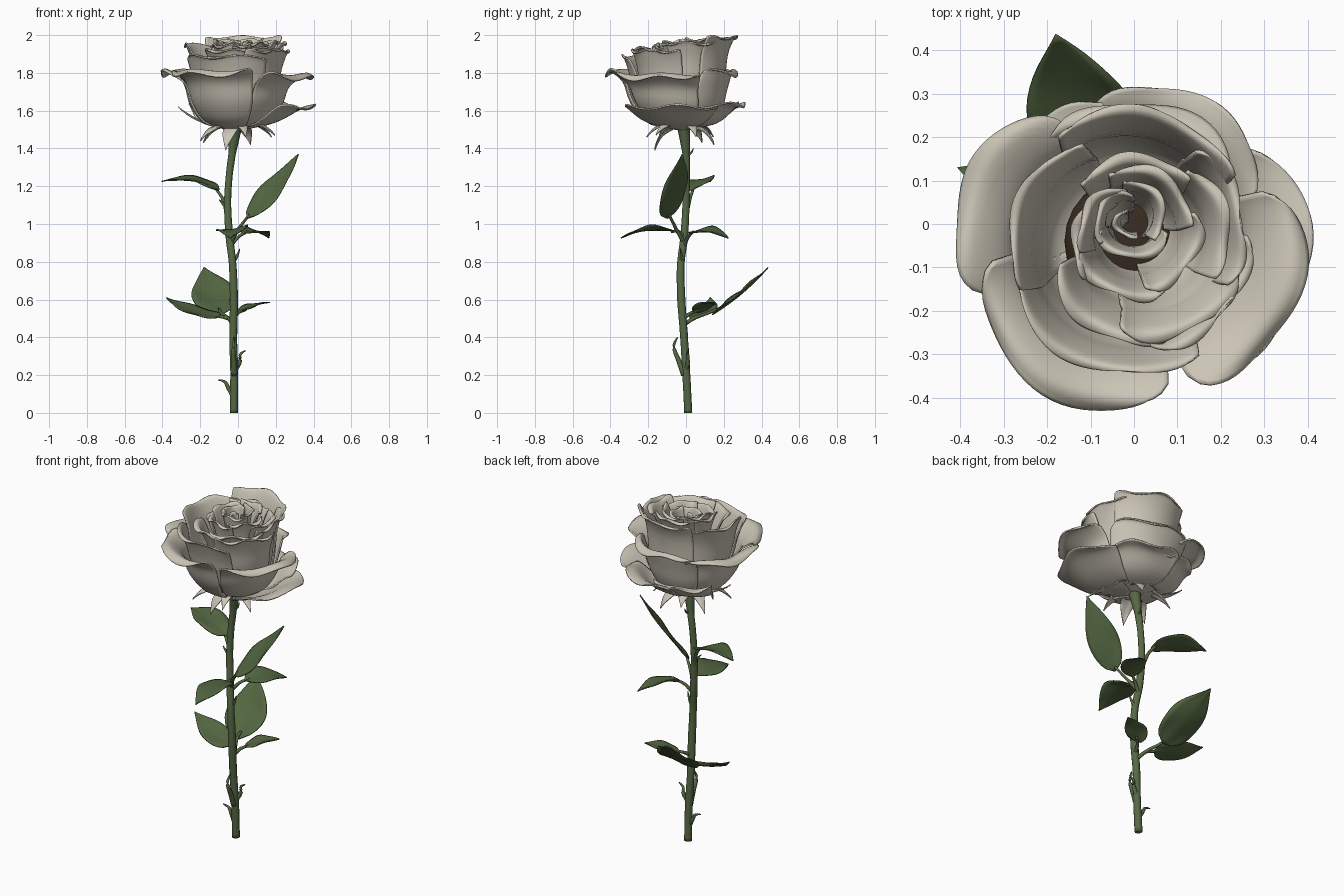
import bpy, bmesh, math
from mathutils import Vector

if "Cube" in bpy.data.objects:
    bpy.data.objects.remove(bpy.data.objects["Cube"])


def material(name, col):
    m = bpy.data.materials.new(name)
    m.diffuse_color = (*col, 1)
    m.use_nodes = True
    m.node_tree.nodes["Principled BSDF"].inputs["Base Color"].default_value = m.diffuse_color
    return m


CREAM = material("cream_petal", (0.60, 0.56, 0.47))
GREEN = material("leaf_green", (0.085, 0.132, 0.052))
STEM = material("stem_green", (0.095, 0.142, 0.058))
DARK = material("dark_heart", (0.04, 0.025, 0.015))


def spline(pts, t):
    """Catmull-Rom point at t in 0..1 along a list of tuples."""
    n = len(pts) - 1
    i = min(int(t * n), n - 1)
    f = t * n - i
    p = [Vector(pts[max(0, min(n, k))]) for k in (i - 1, i, i + 1, i + 2)]
    return 0.5 * (2 * p[1] + (p[2] - p[0]) * f + (2 * p[0] - 5 * p[1] + 4 * p[2] - p[3]) * f ** 2
                  + (3 * p[1] - p[0] - 3 * p[2] + p[3]) * f ** 3)


def finish(name, verts, faces, mat, thick=0):
    me = bpy.data.meshes.new(name)
    me.from_pydata(verts, [], faces)
    bm = bmesh.new()
    bm.from_mesh(me)
    bmesh.ops.recalc_face_normals(bm, faces=bm.faces)
    bm.to_mesh(me)
    bm.free()
    me.materials.append(mat)
    me.shade_smooth()
    ob = bpy.data.objects.new(name, me)
    bpy.context.collection.objects.link(ob)
    if thick:
        mod = ob.modifiers.new("thickness", 'SOLIDIFY')
        mod.thickness = thick
        mod.offset = 0
    return ob


def sheet(name, func, nu, nv, mat, thick):
    """Grid surface from func(u in -1..1, v in 0..1)."""
    verts = [func(2 * i / nu - 1, j / nv) for j in range(nv + 1) for i in range(nu + 1)]
    w = nu + 1
    faces = [(j * w + i, j * w + i + 1, (j + 1) * w + i + 1, (j + 1) * w + i)
             for j in range(nv) for i in range(nu)]
    return finish(name, verts, faces, mat, thick)


def petal(name, az, half, profile, centre, phase, wave, cut):
    """Petal swept round the bloom axis from an (r, z) profile, with a rounded top."""
    def f(u, v):
        s = v * (1 - cut * abs(u) ** 3.5)
        r, z = spline(profile, s)
        a = math.radians(az + half * u * (0.92 + 0.08 * math.sin(math.pi * v)))
        lip = v ** 4
        r += wave * 0.8 * lip * math.sin(5 * u + phase) + 0.01 * u
        z += wave * lip * math.sin(6 * u + phase * 1.7)
        k = min(1, s * 2)
        cx = -0.01 + (centre[0] + 0.01) * k
        cy = -0.015 + (centre[1] + 0.015) * k
        return (cx + r * math.cos(a), cy + r * math.sin(a), z)
    return sheet(name, f, 28, 20, CREAM, 0.008)


def leaf(name, base, tip, width, normal, bend=0.03, mat=GREEN, fold=0.12, peak=0.75):
    """Pointed blade, folded along its middle and arched by bend."""
    base, tip = Vector(base), Vector(tip)
    d = (tip - base).normalized()
    side = d.cross(Vector(normal)).normalized()
    up = side.cross(d)

    def f(u, v):
        w = width / 2 * max(0.01, math.sin(math.pi * v ** peak)) ** (0.7 if v < 0.4 else 1.0)
        ripple = 0.08 * math.sin(9 * v + 2 * u) * abs(u)
        return (base.lerp(tip, v) + side * (u * w)
                + up * (bend * 4 * v * (1 - v) + w * (abs(u) * fold + ripple)))
    return sheet(name, f, 8, 16, mat, 0.006)


def tube(name, pts, radii, mat=STEM, steps=24, sides=12):
    verts, faces = [], []
    for j in range(steps + 1):
        t = j / steps
        p = spline(pts, t)
        d = spline(pts, min(1, t + 0.01)) - spline(pts, max(0, t - 0.01))
        q = d.to_track_quat('Z', 'Y')
        k = t * (len(radii) - 1)
        i = min(int(k), len(radii) - 2)
        r = radii[i] + (radii[i + 1] - radii[i]) * (k - i)
        for s in range(sides):
            a = 2 * math.pi * s / sides
            verts.append(p + q @ Vector((r * math.cos(a), r * math.sin(a), 0)))
    for j in range(steps):
        for s in range(sides):
            b, n = j * sides, (s + 1) % sides
            faces.append((b + s, b + n, b + sides + n, b + sides + s))
    faces += [tuple(range(sides))[::-1], tuple(range(steps * sides, (steps + 1) * sides))]
    return finish(name, verts, faces, mat)


# Stem, swelling under the bloom
tube("stem", [(-.022, .012, 0), (-.02, .002, .2), (-.025, -.01, .4), (-.022, -.025, .6), (-.028, -.028, .78),
              (-.045, -.01, .93), (-.055, 0, 1.1), (-.047, .002, 1.25), (-.03, 0, 1.38), (-.01, -.015, 1.54)],
     [.022, .021, .021, .022, .02, .021, .019, .018, .02, .04], steps=60)

# Side shoots and thorns
for i, (p, r) in enumerate([
        ([(-.02, 0, .08), (-.05, .01, .13), (-.07, .01, .165), (-.105, .01, .175)], .014),
        ([(-.02, 0, .22), (.01, .01, .27), (.012, .01, .31), (.04, .01, .33)], .014),
        ([(-.02, -.01, .2), (-.022, -.04, .28), (-.025, -.065, .35), (-.02, -.045, .4)], .016),
        ([(-.05, 0, 1.07), (-.07, 0, 1.095), (-.1, 0, 1.13)], .012),
        ([(-.025, -.02, .8), (-.005, -.025, .83), (.01, -.03, .87)], .011),
        ([(-.03, 0, 1.37), (-.02, .025, 1.375), (-.02, .04, 1.4)], .009)]):
    tube(f"thorn_{i}", p, [r, r * .7, r * .2], steps=10, sides=8)

# Leaf stalks
for i, p in enumerate([
        [(-.04, -.01, .9), (0, -.05, .97), (.06, -.09, 1.05)],
        [(-.055, 0, 1.04), (-.08, .02, 1.13), (-.12, .04, 1.19)],
        [(-.04, -.01, .93), (-.02, -.04, .96), (-.02, -.08, .96)],
        [(-.04, -.01, .88), (0, .01, .93), (.05, .04, .96)],
        [(-.022, -.02, .46), (-.05, .04, .5), (-.09, .12, .53), (-.1, .17, .55)],
        [(-.05, .04, .5), (-.07, .05, .505), (-.1, .06, .51)],
        [(-.022, -.02, .5), (0, .03, .53), (.04, .07, .545)]]):
    tube(f"leaf_stalk_{i}", p, [.012, .009, .007], steps=12, sides=8)

# Leaves
leaf("upper_right_leaf", (.05, -.10, 1.03), (.32, -.02, 1.37), .17, (-.7, -.7, .7), -.015)
leaf("upper_left_leaf", (-.10, .03, 1.18), (-.405, .13, 1.225), .17, (-.1, -.1, 1), .03)
leaf("middle_front_leaf", (-.02, -.06, .96), (-.04, -.345, .925), .17, (-.1, 0, 1), .025)
leaf("middle_back_leaf", (.03, .02, .95), (.165, .225, .925), .14, (.2, 0, 1), .025)
leaf("lower_back_leaf", (-.09, .14, .52), (-.18, .435, .77), .24, (0, -.65, .75), -.015)
leaf("lower_left_leaf", (-.09, .06, .51), (-.38, .13, .61), .15, (.25, -.35, .9), -.025)
leaf("lower_right_leaf", (.0, .06, .53), (.17, .15, .585), .12, (-.2, -.1, 1), .01)

# Sepals hanging below the bloom
for i, (az, r, z, w) in enumerate([(172, .31, 1.62, .08), (215, .23, 1.44, .08), (250, .16, 1.39, .08),
                                   (285, .2, 1.46, .07), (325, .25, 1.47, .07), (20, .2, 1.46, .07),
                                   (65, .18, 1.42, .08), (110, .17, 1.46, .08), (150, .2, 1.43, .07)]):
    c, s = math.cos(math.radians(az)), math.sin(math.radians(az))
    leaf(f"sepal_{i}", (-.01 + .02 * c, -.015 + .02 * s, 1.525), (r * c - .01, r * s - .015, z), w,
         (c * .3, s * .3, 1), .035 if z < 1.55 else -.03, CREAM, -.15, .6)

# Dark heart filling the bottom of the cup
bpy.ops.mesh.primitive_uv_sphere_add(segments=24, ring_count=12, radius=1, location=(-.01, -.04, 1.63))
heart = bpy.context.object
heart.name = "dark_heart"
heart.scale = (.15, .15, .08)
heart.data.materials.append(DARK)
heart.data.shade_smooth()

# Petal profile types: rim radius R, rim height Z
C = (-.01, -.05)


def low(R, Z):
    return [(.02, 1.515), (.13, 1.52), (.23, 1.55), (R * .84, Z - .01), (R, Z)]


def lipped(R, Z):
    return [(.02, 1.50), (.16, 1.535), (.235, 1.63), (.275, Z - .06), (R * .9, Z), (R, Z - .02)]


def cup(R, Z):
    return [(.02, 1.52), (R * .6, 1.57), (R * .76, 1.7), (R * .83, Z - .1), (R * .94, Z - .01), (R, Z - .005)]


def inner(R, Z):
    return [(.03, 1.6), (R * .55, 1.68), (R * .68, 1.79), (R * .75, Z - .08), (R * .9, Z - .005), (R, Z - .005)]


# Outer to inner rings: (azimuth, half angle, rim radius, rim height, phase)
rings = [
    ("low_petal", low, C, .014, .22, [(-6, 48, .41, 1.62, .4), (62, 44, .375, 1.63, 2), (112, 36, .345, 1.63, 1)]),
    ("outer_petal", lipped, C, .014, .28, [(236, 54, .385, 1.81, 1.2), (158, 44, .405, 1.81, 2.5),
                                           (-22, 48, .4, 1.79, .2), (78, 54, .33, 1.81, 3.3)]),
    ("cup_petal", cup, (-.01, -.04), .011, .2, [(78, 50, .305, 1.99, .5), (160, 48, .275, 1.95, 2),
                                                (250, 56, .305, 1.89, 3), (322, 44, .275, 1.92, 4.4),
                                                (15, 42, .27, 1.96, 5.2)]),
    ("inner_petal", inner, (.02, -.04), .01, .16, [(95, 46, .2, 1.965, 1), (170, 46, .16, 1.945, 2.2),
                                                   (240, 48, .235, 1.92, 3.1), (300, 48, .235, 1.93, 4.6),
                                                   (15, 46, .205, 1.96, .3)]),
    ("heart_petal", inner, (0, -.02), .01, .16, [(60, 58, .15, 1.975, .8), (150, 54, .125, 1.97, 2.6),
                                                 (245, 56, .15, 1.945, 4), (330, 52, .15, 1.955, 5)]),
    ("bud_petal", inner, (-.01, .01), .008, .12, [(30, 75, .085, 1.965, 1), (150, 75, .075, 1.96, 3),
                                                  (270, 75, .09, 1.955, 5), (200, 100, .035, 1.94, 2)]),
]
for name, prof, centre, wave, cut, items in rings:
    for i, (az, half, R, Z, ph) in enumerate(items):
        petal(f"{name}_{i}", az, half, prof(R, Z), centre, ph, wave, cut)
